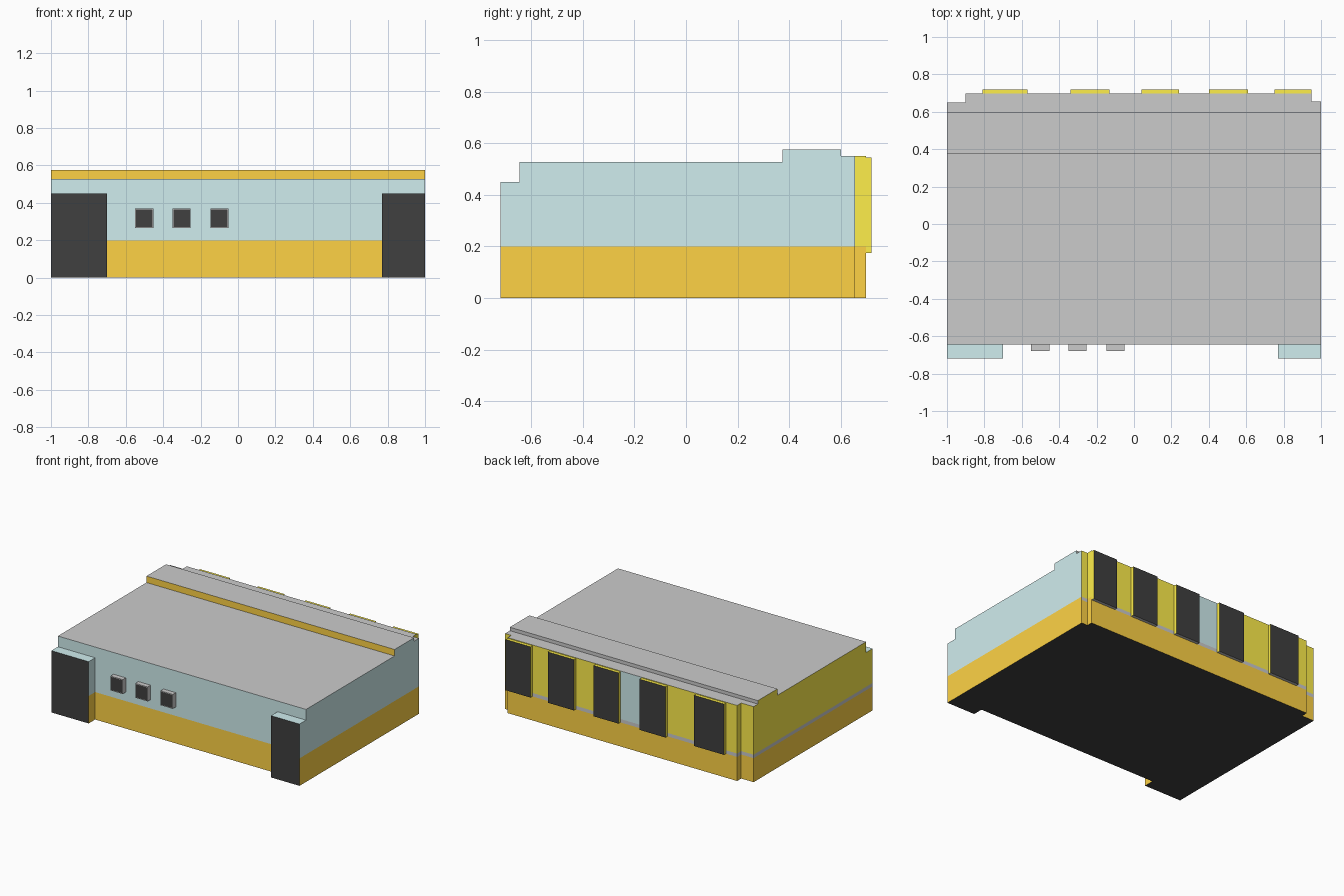
import bpy, bmesh

if "Cube" in bpy.data.objects:
    bpy.data.objects.remove(bpy.data.objects["Cube"])

COLOURS = {
    "orange": (1.0, 0.65, 0.06, 1),
    "teal": (0.63, 0.85, 0.86, 1),
    "yellow": (1.0, 0.86, 0.07, 1),
    "black": (0.05, 0.05, 0.05, 1),
    "grey": (0.8, 0.8, 0.8, 1),
}
NAMES = list(COLOURS)
MATS = []
for n in NAMES:
    m = bpy.data.materials.new(n)
    m.diffuse_color = COLOURS[n]
    m.use_nodes = True
    m.node_tree.nodes["Principled BSDF"].inputs["Base Color"].default_value = m.diffuse_color
    MATS.append(m)


def prism(name, plan, z0, z1, paint, top=True, bottom=True, inset=0):
    """Extrude a plan outline upward; paint(direction, centre) names each face colour."""
    bm = bmesh.new()
    lo = [bm.verts.new((x, y, z0)) for x, y in plan]
    hi = [bm.verts.new((x, y, z1)) for x, y in plan]
    n = len(plan)
    for i in range(n):
        j = (i + 1) % n
        bm.faces.new((lo[i], lo[j], hi[j], hi[i]))
    if top:
        bm.faces.new(hi)
    if bottom:
        bm.faces.new(lo[::-1])
    bm.normal_update()
    for f in bm.faces:
        a = max(range(3), key=lambda k: abs(f.normal[k]))
        side = ("-" if f.normal[a] < 0 else "+") + "xyz"[a]
        f.material_index = NAMES.index(paint(side, f.calc_center_median()))
    if inset:
        # grey rim around a dark front pane
        front = min(bm.faces, key=lambda f: f.normal.y)
        rim = bmesh.ops.inset_region(bm, faces=[front], thickness=inset)["faces"]
        for f in rim:
            f.material_index = NAMES.index("grey")
        front.material_index = NAMES.index("black")
    me = bpy.data.meshes.new(name)
    bm.to_mesh(me)
    bm.free()
    for m in MATS:
        me.materials.append(m)
    ob = bpy.data.objects.new(name, me)
    bpy.context.collection.objects.link(ob)
    return ob


def rect(x0, x1, y0, y1):
    return [(x0, y0), (x1, y0), (x1, y1), (x0, y1)]


FRONT, WALL = -0.72, -0.645


def paint_base(side, c):
    if side == "-z" or (side == "-y" and c.y < -0.7):
        return "black"
    return "orange"


def paint_band(side, c):
    if side in ("-x", "+y"):
        return "grey"
    return paint_base(side, c)


def paint_wall(side, c):
    if side == "-y" and c.y < -0.7:
        return "black"
    if side == "+y":
        return "teal" if abs(c.x + 0.045) < 0.02 else "yellow"
    return {"+x": "teal" if c.x > 0.97 else "yellow", "-x": "yellow",
            "-y": "teal"}.get(side, "grey")


# Plan outlines; the rear edge is split where one bay changes colour
rear = [(1, 0.655), (0.95, 0.655), (0.95, 0.697), (0.04, 0.697),
        (-0.13, 0.697), (-0.9, 0.697), (-0.9, 0.65), (-1, 0.65)]
base_plan = [(-1, FRONT), (-0.7, FRONT), (-0.7, WALL), (0.77, WALL),
             (0.77, FRONT), (1, FRONT)] + rear

# Lower storey with thin band on top
prism("lower_storey", base_plan, 0, 0.175, paint_base, top=False)
prism("storey_band", base_plan, 0.175, 0.2, paint_band, top=False, bottom=False)

# Upper storey and the rear roof ledge
prism("upper_storey", [(-1, WALL), (1, WALL)] + rear, 0.2, 0.528, paint_wall, bottom=False)
prism("rear_roof_ledge", [(-1, 0.6), (1, 0.6)] + rear, 0.528, 0.55, paint_wall, bottom=False)

# Raised roof strip
prism("raised_roof", rect(-1, 1, 0.375, 0.6), 0.528, 0.575,
      lambda s, c: {"-y": "orange", "+x": "teal", "-x": "yellow"}.get(s, "grey"),
      bottom=False)

# Upper halves of the two front corner blocks
for name, x0, x1 in (("left", -1, -0.7), ("right", 0.77, 1)):
    prism(name + "_corner_block", rect(x0, x1, FRONT, WALL), 0.2, 0.45,
          lambda s, c: "black" if s == "-y" else "yellow" if s == "-x" else "teal",
          bottom=False)

# Small framed front windows
for i, x in enumerate((-0.502, -0.302, -0.099)):
    prism(f"front_window_{i + 1}", rect(x - 0.049, x + 0.049, -0.68, WALL),
          0.265, 0.37, lambda s, c: "grey", inset=0.007)

# Dark projecting bays on the rear wall
bays = ((-0.81, -0.57), (-0.34, -0.13), (0.04, 0.24), (0.40, 0.61), (0.75, 0.95))
for i, (x0, x1) in enumerate(bays):
    prism(f"rear_bay_{i + 1}", rect(x0, x1, 0.697, 0.72), 0.175, 0.545,
          lambda s, c: {"+y": "black", "-z": "grey"}.get(s, "yellow"))
